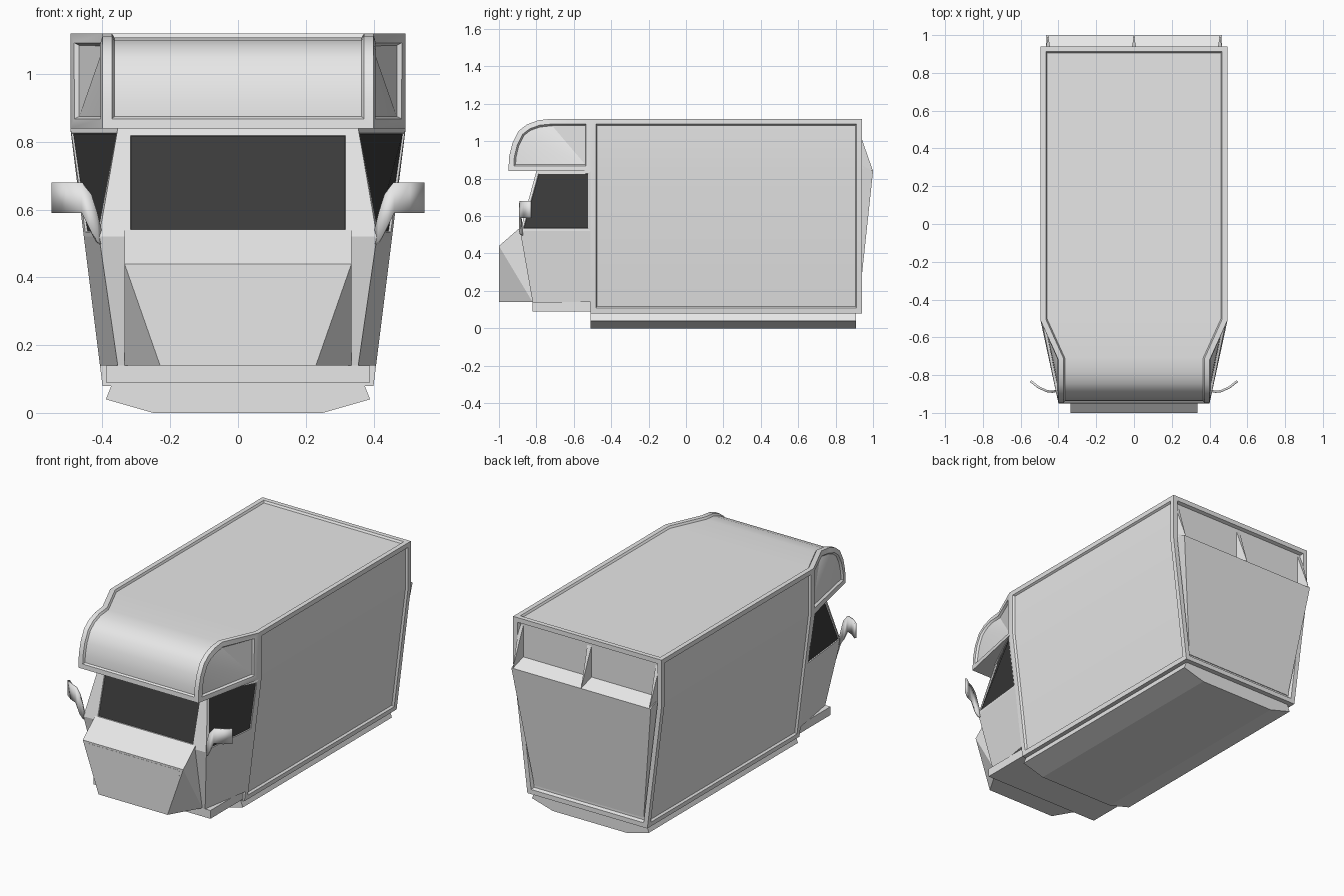
import bpy, bmesh, math

cube = bpy.data.objects.get("Cube")
if cube:
    bpy.data.objects.remove(cube, do_unlink=True)


def material(name, value):
    m = bpy.data.materials.new(name)
    m.use_nodes = True
    colour = (value, value, value, 1)
    m.diffuse_color = colour
    m.node_tree.nodes["Principled BSDF"].inputs["Base Color"].default_value = colour
    return m


BODY = material("body_grey", 0.8)
GLASS = material("dark_glass", 0.045)


class Part:
    """Mesh builder that shares vertices between faces."""

    def __init__(self, name):
        self.name, self.bm, self.cache = name, bmesh.new(), {}

    def face(self, points):
        verts = []
        for p in points:
            key = tuple(round(c, 4) for c in p)
            if key not in self.cache:
                self.cache[key] = self.bm.verts.new(key)
            verts.append(self.cache[key])
        return self.bm.faces.new(verts)

    def normals(self):
        bmesh.ops.recalc_face_normals(self.bm, faces=self.bm.faces[:])
        self.bm.normal_update()

    def inset(self, faces, border, lip, depth):
        for t, d in ((border, 0), (lip, -depth)):
            bmesh.ops.inset_region(self.bm, faces=faces, thickness=t, depth=d,
                                   use_boundary=True, use_even_offset=True)
            self.bm.normal_update()

    def finish(self, smooth=False):
        mesh = bpy.data.meshes.new(self.name)
        self.bm.to_mesh(mesh)
        self.bm.free()
        obj = bpy.data.objects.new(self.name, mesh)
        bpy.context.collection.objects.link(obj)
        mesh.materials.append(BODY)
        mesh.materials.append(GLASS)
        if smooth:
            bpy.ops.object.select_all(action='DESELECT')
            obj.select_set(True)
            bpy.context.view_layer.objects.active = obj
            bpy.ops.object.shade_smooth_by_angle(angle=math.radians(30))
        return obj


def prism(name, left, right):
    """Closed solid between two matching outlines."""
    part = Part(name)
    part.face(left)
    part.face(right)
    for i in range(len(left)):
        j = (i + 1) % len(left)
        part.face([left[i], left[j], right[j], right[i]])
    part.normals()
    return part.finish()


# Main dimensions
WIDE, LOW, NOSE = 0.495, 0.40, 0.40
BACK, FRONT = 0.94, -0.51
TOP, WAIST, FLOOR = 1.12, 0.84, 0.08


def wall_x(z):
    return LOW + (WIDE - LOW) * (z - FLOOR) / (WAIST - FLOOR)


# Living box with rounded sleeping overhang
shell = Part("camper_body")
arc = [(-.72, TOP), (-.79, 1.112), (-.85, 1.09), (-.895, 1.055),
       (-.928, .99), (-.945, .92), (-.95, WAIST)]
edge = [(WIDE, BACK, TOP), (WIDE, FRONT, TOP)] + [(NOSE, y, z) for y, z in arc]


def flip(p, s=-1):
    return (s * p[0], p[1], p[2])


roof = [shell.face([a, b, flip(b), flip(a)]) for a, b in zip(edge, edge[1:])]
panels = [roof]
for s in (1, -1):
    wall = []
    for za, zb, xa, xb in ((FLOOR, WAIST, LOW, WIDE), (WAIST, TOP, WIDE, WIDE)):
        wall.append(shell.face([(s * xa, BACK, za), (s * xa, FRONT, za),
                                (s * xb, FRONT, zb), (s * xb, BACK, zb)]))
    hub = (s * WIDE, FRONT, WAIST)
    cheek = [shell.face([hub, flip(a, s), flip(b, s)])
             for a, b in zip(edge[1:], edge[2:])]
    panels += [wall, cheek]
levels = [(LOW, FLOOR), (WIDE, WAIST), (WIDE, TOP)]
rear = shell.face([(x, BACK, z) for x, z in levels]
                  + [(-x, BACK, z) for x, z in reversed(levels)])
shell.face([(x, FRONT, z) for x, z in levels[:2]]
           + [(-x, FRONT, z) for x, z in reversed(levels[:2])])
shell.face([(LOW, BACK, FLOOR), (LOW, FRONT, FLOOR),
            (-LOW, FRONT, FLOOR), (-LOW, BACK, FLOOR)])
shell.face([(WIDE, FRONT, WAIST), (NOSE, -.95, WAIST),
            (-NOSE, -.95, WAIST), (-WIDE, FRONT, WAIST)])
shell.normals()
for group in panels:
    shell.inset(group, .028, .007, .012)
shell.inset([rear], .028, .007, .02)
shell.finish(smooth=True)

# Rear door bulging outward, with a sloping shelf on top
prism("rear_door",
      *[[(s * .365, .924, .13), (s * .465, 1.0, WAIST), (s * .465, .915, .885),
         (s * .365, .915, .13)] for s in (1, -1)])

# Three tapered brackets above the shelf
for name, x in (("left", .455), ("middle", 0), ("right", -.455)):
    part = Part(name + "_rear_bracket")
    tip, a, b = (x, 1.0, WAIST), (x - .014, .918, 1.075), (x + .014, .918, 1.075)
    c, d = (x - .014, .918, .86), (x + .014, .918, .86)
    for f in ([tip, a, b], [tip, c, a], [tip, b, d], [tip, d, c], [a, c, d, b]):
        part.face(f)
    part.normals()
    part.finish()

# Driver cab with windscreen and door windows
cab = Part("cab")
rows = []
for z, y, x in ((WAIST, -.80, .355), (.52, -.887, .41), (.14, -.82, .355)):
    half = [(wall_x(z), FRONT, z), (x, y, z), (.34, y, z)]
    rows.append(half + [flip(p) for p in reversed(half)])
windows = []
for r in (0, 1):
    for i in range(5):
        f = cab.face([rows[r][i], rows[r][i + 1], rows[r + 1][i + 1], rows[r + 1][i]])
        if r == 0 and i in (0, 2, 4):
            windows.append((f, .022 if i == 2 else .014))
cab.face(rows[0])
cab.face(rows[2])
cab.face([row[0] for row in rows] + [row[5] for row in reversed(rows)])
cab.normals()
for f, border in windows:
    cab.inset([f], border, .002, .006)
    f.material_index = 1
cab.finish()

# Engine cover: sloping hood with sides tapering to the bottom
nose = Part("engine_cover")
outline = [(.335, -.885, .54), (.335, -1.0, .44), (.23, -1.0, .14), (.335, -.82, .14)]
for i in range(4):
    a, b = outline[i], outline[(i + 1) % 4]
    nose.face([a, b, flip(b), flip(a)])
for s in (1, -1):
    hood, lip, chin, foot = [flip(p, s) for p in outline]
    nose.face([hood, lip, foot])
    nose.face([lip, chin, foot])
nose.normals()
nose.finish()

# Thin rounded lamp bar on the engine cover
bar = []
for side in (1, -1):
    for k in range(7):
        t = math.pi * (k / 6 - .5)
        bar.append((side * (.296 + .019 * math.cos(t)), .41 + side * .019 * math.sin(t)))
prism("lamp_bar", [(x, -1.001, z) for x, z in bar], [(x, -.998, z) for x, z in bar])

# Step below the cab
step = [(.39, .09), (.39, .14), (-.39, .14), (-.39, .09)]
prism("cab_step", [(x, -.82, z) for x, z in step], [(x, FRONT, z) for x, z in step])

# Keel-shaped skirt below the living box
keel = [(.372, .085), (.39, .04), (.25, 0), (-.25, 0), (-.39, .04), (-.372, .085)]
prism("under_skirt", [(x, FRONT, z) for x, z in keel], [(x, .91, z) for x, z in keel])

# Door mirrors: curved plate running down into an arm
strip = [(.547, -.832, .68, .59), (.505, -.865, .68, .59), (.46, -.885, .68, .59),
         (.432, -.888, .645, .53), (.416, -.885, .59, .505), (.404, -.875, .53, .495)]
for name, s in (("left_mirror", 1), ("right_mirror", -1)):
    part = Part(name)
    for a, b in zip(strip, strip[1:]):
        part.face([(s * a[0], a[1], a[2]), (s * a[0], a[1], a[3]),
                   (s * b[0], b[1], b[3]), (s * b[0], b[1], b[2])])
    part.normals()
    mirror = part.finish(smooth=True)
    mod = mirror.modifiers.new("thickness", 'SOLIDIFY')
    mod.thickness, mod.offset = .012, 0
